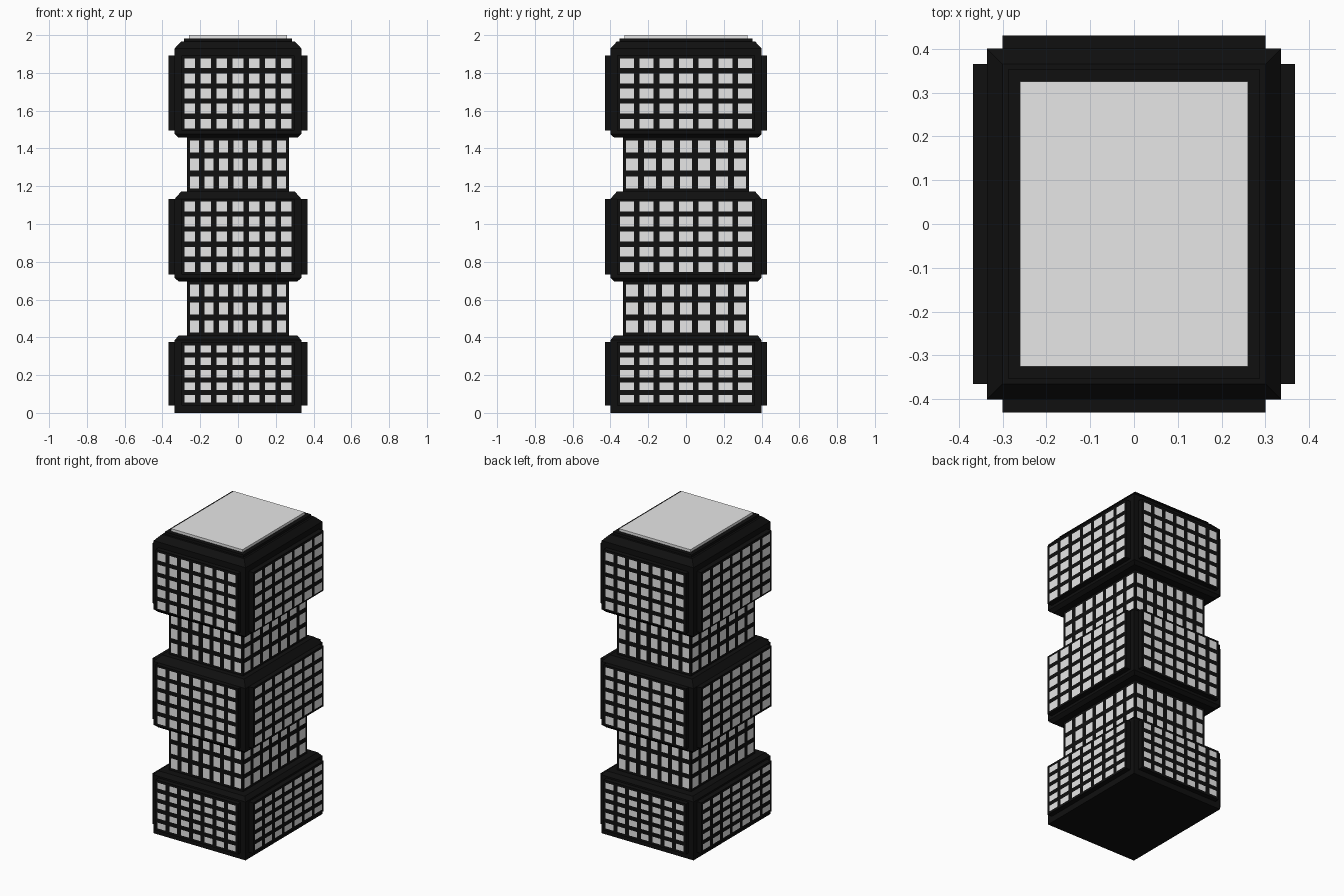
import bpy, bmesh
from mathutils import Matrix
from math import pi

if "Cube" in bpy.data.objects:
    bpy.data.objects.remove(bpy.data.objects["Cube"])


def material(name, value):
    m = bpy.data.materials.new(name)
    m.diffuse_color = (value, value, value, 1)
    m.use_nodes = True
    m.node_tree.nodes["Principled BSDF"].inputs["Base Color"].default_value = m.diffuse_color
    return m


BLACK = material("black cladding", 0.005)
GREY = material("light grey", 0.8)


def add_object(name, bm, *mats):
    mesh = bpy.data.meshes.new(name)
    bm.to_mesh(mesh)
    bm.free()
    for m in mats:
        mesh.materials.append(m)
    ob = bpy.data.objects.new(name, mesh)
    bpy.context.collection.objects.link(ob)
    return ob


# Rectangular solid lofted through rings of (z, half x, half y)
def stack(name, rings, mat):
    bm = bmesh.new()
    loops = [[bm.verts.new((sx * hx, sy * hy, z))
              for sx, sy in ((-1, -1), (1, -1), (1, 1), (-1, 1))]
             for z, hx, hy in rings]
    for a, b in zip(loops, loops[1:]):
        for i in range(4):
            j = (i + 1) % 4
            bm.faces.new((a[i], a[j], b[j], b[i]))
    bm.faces.new(loops[0][::-1])
    bm.faces.new(loops[-1])
    return add_object(name, bm, mat)


# Grid lines along one direction: outer edges plus both edges of every window
def grid_lines(lo, hi, centre, count, pitch, size):
    lines = [lo]
    for i in range(count):
        c = centre + (i - (count - 1) / 2) * pitch
        lines += [c - size / 2, c + size / 2]
    return lines + [hi]


# One facade facing -y, turned about z by quarter turns; odd cells are windows
def facade(bm, us, vs, dist, depth, turn):
    part = bmesh.new()
    g = [[part.verts.new((u, -dist, v)) for v in vs] for u in us]
    for i in range(len(us) - 1):
        for j in range(len(vs) - 1):
            f = part.faces.new((g[i][j], g[i + 1][j], g[i + 1][j + 1], g[i][j + 1]))
            f.material_index = 1 if i % 2 and j % 2 else 0
    if depth:
        rim = [e for e in part.edges if e.is_boundary]
        new = bmesh.ops.extrude_edge_only(part, edges=rim)["geom"]
        for x in new:
            if isinstance(x, bmesh.types.BMVert):
                x.co.y += depth
            elif isinstance(x, bmesh.types.BMFace):
                x.material_index = 0
        bmesh.ops.recalc_face_normals(part, faces=part.faces)
        part.faces.ensure_lookup_table()
        if part.faces[0].normal.y > 0:
            bmesh.ops.reverse_faces(part, faces=part.faces)
    part.transform(Matrix.Rotation(turn * pi / 2, 4, 'Z'))
    tmp = bpy.data.meshes.new("tmp")
    part.to_mesh(tmp)
    part.free()
    bm.from_mesh(tmp)
    bpy.data.meshes.remove(tmp)


# Four facades; front and side are (half width, distance, pitch, window width)
def window_walls(name, z0, z1, rows, row_mid, row_pitch, row_size, front, side, depth):
    bm = bmesh.new()
    vs = grid_lines(z0, z1, row_mid, rows, row_pitch, row_size)
    for turn in range(4):
        half, dist, pitch, width = side if turn % 2 else front
        us = grid_lines(-half, half, 0, 7, pitch, width)
        facade(bm, us, vs, dist, depth, turn)
    add_object(name, bm, BLACK, GREY)


def rings(*pairs):
    return [(z, h, h + 0.065) for z, h in pairs]


# Wide block bodies with chamfered tops and undersides
stack("lower_block", rings((0, .335), (.385, .335), (.41, .315)), BLACK)
stack("middle_block", rings((.696, .315), (.715, .335), (1.133, .335), (1.173, .30)), BLACK)
stack("upper_block", rings((1.457, .315), (1.476, .335), (1.93, .335), (1.967, .30),
                           (1.967, .287), (1.983, .287)), BLACK)

# Raised window panels on the wide blocks
wide_front = (0.30, 0.43, 0.0855, 0.056)
wide_side = (0.365, 0.367, 0.104, 0.074)
for name, z0, z1, mid, pitch, size in (
        ("lower_windows", .04, .374, .207, .066, .038),
        ("middle_windows", .733, 1.133, .933, .08, .052),
        ("upper_windows", 1.495, 1.893, 1.691, .08, .052)):
    window_walls(name, z0, z1, 5, mid, pitch, size, wide_front, wide_side, 0.04)

# Narrow necks between the blocks
neck_front = (0.27, 0.333, 0.077, 0.047)
neck_side = (0.333, 0.27, 0.095, 0.0635)
for name, z0, z1, mid in (("lower_neck", .40, .705, .553),
                          ("upper_neck", 1.163, 1.467, 1.315)):
    window_walls(name, z0, z1, 3, mid, .0953, .065, neck_front, neck_side, 0)

# Flat roof slab
stack("roof_slab", [(1.975, .26, .325), (2.0, .26, .325)], GREY)
